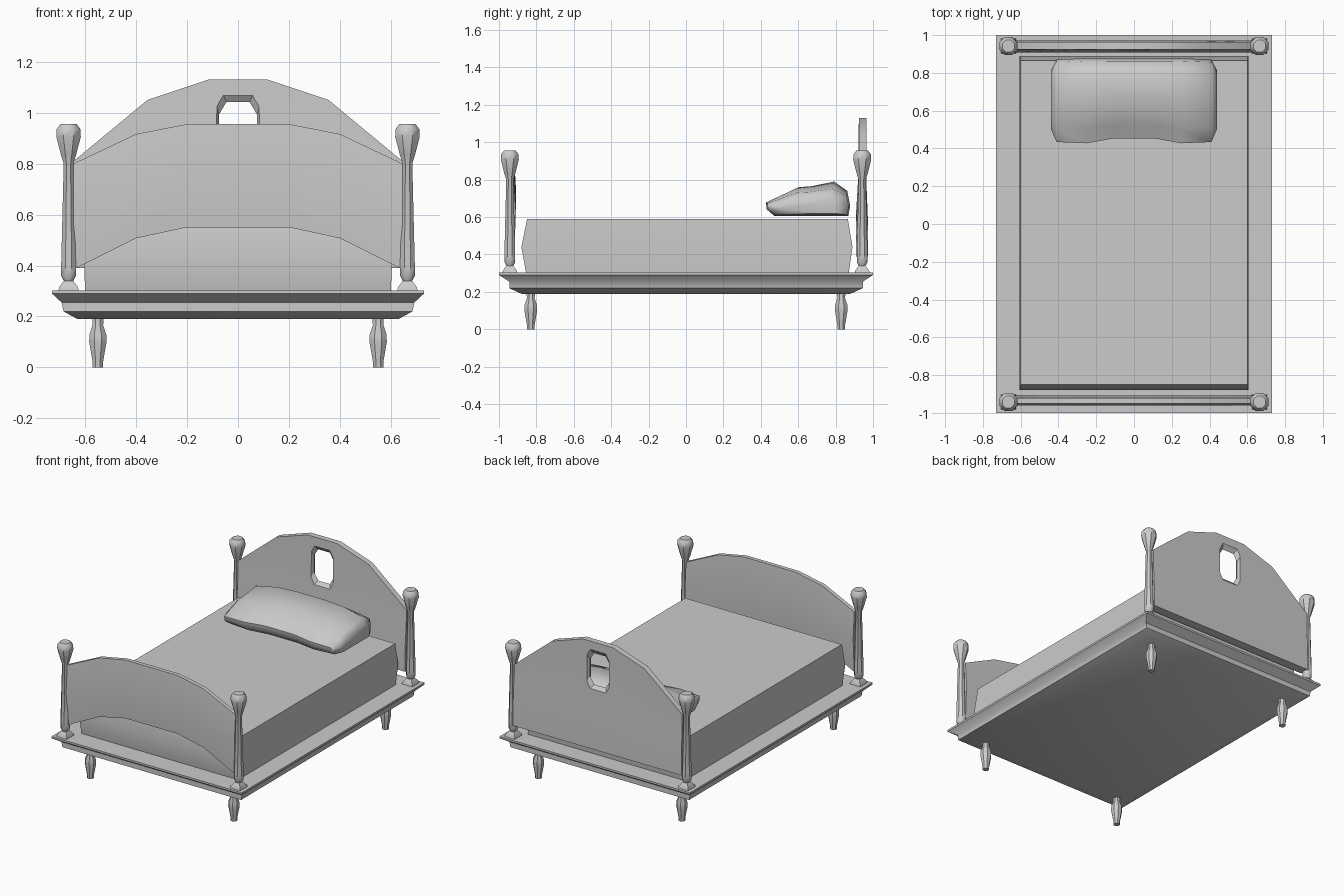
import bpy, bmesh, math

if "Cube" in bpy.data.objects:
    bpy.data.objects.remove(bpy.data.objects["Cube"])


def loft(name, rings, angle=40):
    """Skin a list of equal-length point rings and cap both ends."""
    bm = bmesh.new()
    vs = [[bm.verts.new(p) for p in r] for r in rings]
    n = len(rings[0])
    for a, b in zip(vs, vs[1:]):
        for i in range(n):
            j = (i + 1) % n
            bm.faces.new((a[i], a[j], b[j], b[i]))
    bm.faces.new(vs[0])
    bm.faces.new(vs[-1])
    bmesh.ops.recalc_face_normals(bm, faces=bm.faces)
    me = bpy.data.meshes.new(name)
    bm.to_mesh(me)
    bm.free()
    ob = bpy.data.objects.new(name, me)
    bpy.context.collection.objects.link(ob)
    smooth(ob, angle)
    return ob


def smooth(ob, angle):
    bpy.ops.object.select_all(action='DESELECT')
    ob.select_set(True)
    bpy.context.view_layer.objects.active = ob
    bpy.ops.object.shade_smooth_by_angle(angle=math.radians(angle))


def box_rings(levels):
    return [[(-x, y0, z), (x, y0, z), (x, y1, z), (-x, y1, z)] for x, y0, y1, z in levels]


def turned(name, x, y, profile, sides=8):
    off = math.pi / sides
    k = 1 / math.cos(off)
    return loft(name, [[(x + r * k * math.cos(off + 2 * math.pi * i / sides),
                         y + r * k * math.sin(off + 2 * math.pi * i / sides), z)
                        for i in range(sides)] for r, z in profile])


def panel(name, y, columns, offsets):
    """columns: x and row heights; offsets: front and back distance per row."""
    full = [(-x, zs) for x, zs in columns] + [(x, zs) for x, zs in reversed(columns)]
    rings = []
    for x, zs in full:
        front = [(x, y - f, z) for z, (f, b) in zip(zs, offsets)]
        back = [(x, y + b, z) for z, (f, b) in zip(zs, offsets)]
        rings.append(front + back[::-1])
    return loft(name, rings)


# Moulded bed frame
loft("bed_frame", box_rings([(.63, -.88, .88, .19), (.685, -.945, .945, .22),
                             (.692, -.945, .945, .255), (.73, -1, 1, .29),
                             (.73, -1, 1, .303)]))

# Mattress with bulging ends
loft("mattress", box_rings([(.60, -.855, .87, .30), (.605, -.88, .89, .44),
                            (.60, -.85, .865, .59)]))

# Corner posts and legs
post = [(.028, .31), (.016, .335), (.029, .36), (.029, .40), (.019, .80),
        (.03, .835), (.048, .905), (.047, .935), (.032, .955)]
leg = [(.02, 0), (.021, .025), (.034, .10), (.033, .13), (.021, .165), (.022, .195)]
for sx, side in ((-1, "left"), (1, "right")):
    for sy, end in ((-1, "front"), (1, "back")):
        turned(f"{end}_{side}_post", sx * .665, sy * .942, post)
        turned(f"{end}_{side}_post_base", sx * .665, sy * .942,
               [(.04, .30), (.037, .315), (.018, .34)], 4)
        turned(f"{end}_{side}_leg", sx * .55, sy * .83, leg)

# Arched footboard
panel("footboard", -.935,
      [(.645, (.385, .62, .80)), (.4, (.507, .70, .916)), (.2, (.55, .75, .955))],
      [(.012, .015), (.026, .026), (.014, .014)])

# Arched headboard with a bevelled window
head = panel("headboard", .942,
             [(.645, (.39, .55, .70, .81)), (.355, (.39, .6, .8, 1.05)),
              (.115, (.39, .6, .8, 1.13))],
             [(.034, .03), (.034, .03), (.022, .022), (.018, .022)])


def window_ring(y, w, low, high, cx, cz):
    return [(-w + cx, y, low), (w - cx, y, low), (w, y, low + cz), (w, y, high - cz),
            (w - cx, y, high), (-w + cx, y, high), (-w, y, high - cz), (-w, y, low + cz)]


cutter = loft("window_cutter", [window_ring(.90, .093, .78, 1.10, .02, .04),
                                window_ring(.942, .075, .825, 1.042, .03, .05),
                                window_ring(.984, .093, .78, 1.10, .02, .04)])
cutter.hide_render = True
mod = head.modifiers.new("window", 'BOOLEAN')
mod.operation = 'DIFFERENCE'
mod.solver = 'EXACT'
mod.object = cutter
bpy.context.view_layer.objects.active = head
bpy.ops.object.modifier_apply(modifier=mod.name)
bpy.data.objects.remove(cutter)
smooth(head, 30)

# Pillow: side profile scaled along its width
profile = [(.47, .605), (.87, .605), (.88, .66), (.865, .74), (.79, .79),
           (.66, .765), (.59, .76), (.50, .715), (.425, .68), (.43, .64)]
half = [(.44, .68, .45, .005), (.41, .96, .72, 0), (.25, .99, .95, 0), (.11, .93, 1, .012)]
stations = [(-x, a, b, c) for x, a, b, c in half] + [(x, a, b, c) for x, a, b, c in half[::-1]]
loft("pillow", [[(x, .655 + (y - .655) * sy + dy, .655 + (z - .655) * (sz if z > .655 else (sz + 1) / 2))
                 for y, z in profile] for x, sy, sz, dy in stations], 60)
